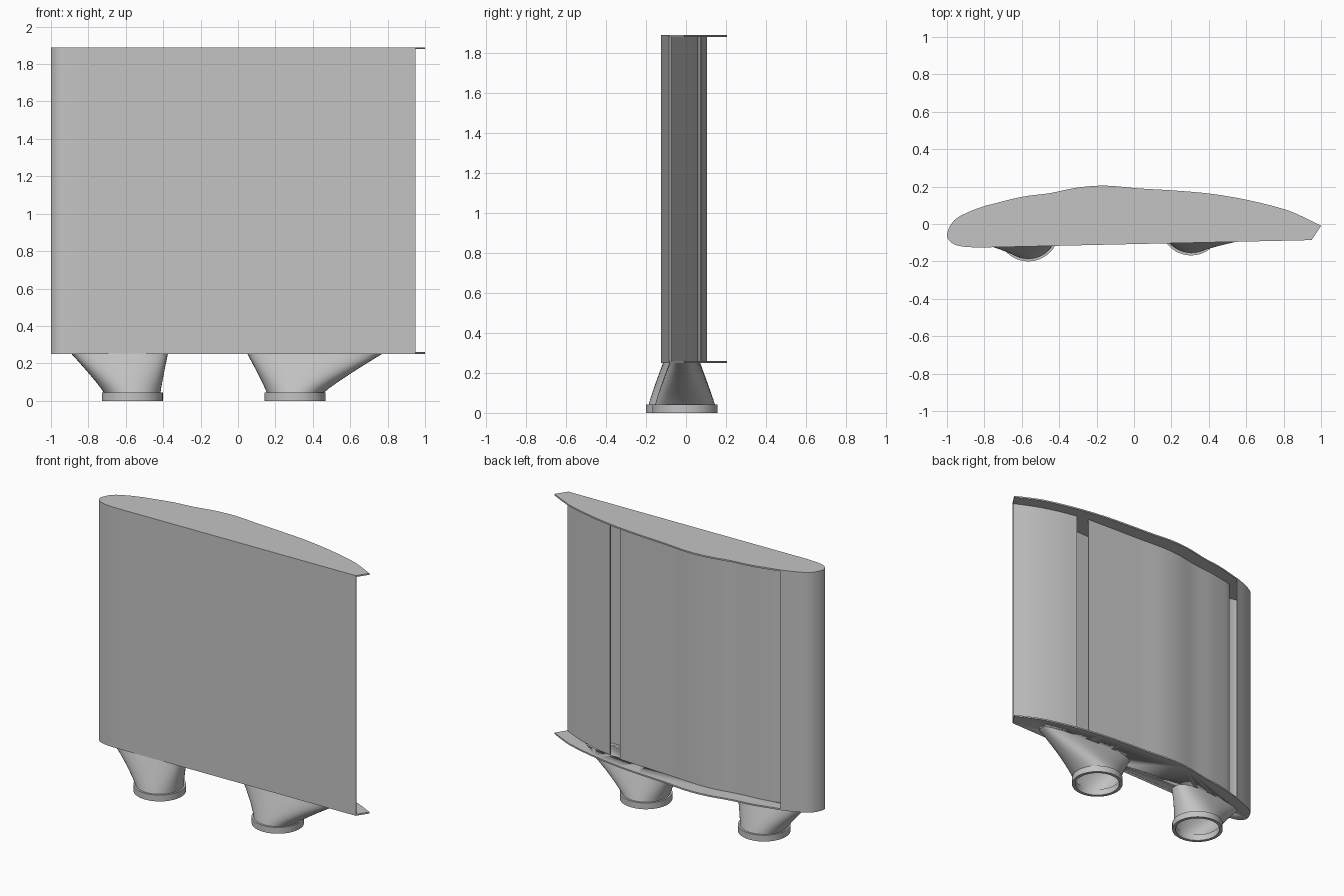
import bpy, bmesh, math
from mathutils import Vector

old = bpy.data.objects.get("Cube")
if old:
    bpy.data.objects.remove(old, do_unlink=True)

grey = bpy.data.materials.new("light grey metal")
grey.use_nodes = True
COLOUR = (0.55, 0.55, 0.55, 1)
grey.diffuse_color = COLOUR
grey.node_tree.nodes["Principled BSDF"].inputs["Base Color"].default_value = COLOUR

BOTTOM, TOP, PLATE = 0.25, 1.89, 0.01


def spline(points, steps=5):
    """Smooth curve through the points."""
    p = [Vector(q) for q in points]
    p = [2 * p[0] - p[1]] + p + [2 * p[-1] - p[-2]]
    out = []
    for a, b, c, d in zip(p, p[1:], p[2:], p[3:]):
        for i in range(steps):
            t = i / steps
            out.append(0.5 * (2 * b + (c - a) * t + (2 * a - 5 * b + 4 * c - d) * t**2
                              + (3 * b - a - 3 * c + d) * t**3))
    return out + [p[-2]]


def at(points, z):
    return [(p[0], p[1], z) for p in points]


def loft(name, rings, caps=False):
    """Join closed rings of points, optionally capping the ends."""
    bm = bmesh.new()
    rows = [[bm.verts.new(p) for p in ring] for ring in rings]
    n = len(rows[0])
    for low, high in zip(rows, rows[1:]):
        for i in range(n):
            j = (i + 1) % n
            bm.faces.new((low[i], low[j], high[j], high[i]))
    if caps:
        bm.faces.new(rows[0])
        bm.faces.new(rows[-1])
    bmesh.ops.recalc_face_normals(bm, faces=bm.faces)
    mesh = bpy.data.meshes.new(name)
    bm.to_mesh(mesh)
    bm.free()
    mesh.materials.append(grey)
    obj = bpy.data.objects.new(name, mesh)
    bpy.context.collection.objects.link(obj)
    bpy.ops.object.select_all(action="DESELECT")
    obj.select_set(True)
    bpy.context.view_layer.objects.active = obj
    bpy.ops.object.shade_smooth_by_angle(angle=math.radians(30))
    return obj


def offset(points, distance):
    """Shift a curve to its left."""
    out = []
    for i, p in enumerate(points):
        t = (points[min(i + 1, len(points) - 1)] - points[max(i - 1, 0)]).normalized()
        out.append(p + distance * Vector((-t.y, t.x)))
    return out


def sheet(name, points, low, high):
    """Thin upright wall with sharp rims."""
    ring = offset(points, -0.001) + offset(points, 0.005)[::-1]
    loft(name, [at(ring, low), at(ring, high)], caps=True)


# Section curves
back_edge = spline([(1, -.01), (.9, .04), (.8, .08), (.6, .13), (.4, .163), (.2, .18),
                    (.03, .19), (-.15, .205), (-.3, .195), (-.45, .165), (-.6, .145),
                    (-.785, .1)])
nose = spline([(-.785, .1), (-.88, .065), (-.96, .02), (-.998, -.05), (-.985, -.09),
               (-.94, -.115), (-.85, -.124), (-.7, -.122)])
front_corner = Vector((.95, -.085))
outline = back_edge[:-1] + nose + [front_corner]

# End plates
loft("top_plate", [at(outline, TOP - PLATE), at(outline, TOP)], caps=True)
bottom_plate = loft("bottom_plate", [at(outline, BOTTOM), at(outline, BOTTOM + PLATE)], caps=True)

# Front wall with rounded nose, covering the plate edges
sheet("front_wall_and_nose", nose + [front_corner], BOTTOM, TOP)

# Two recessed back panels between the plates
panels = {
    "narrow_back_panel": [(.945, -.076), (.8, -.012), (.65, .035), (.53, .06)],
    "wide_back_panel": [(.445, .075), (.2, .087), (.03, .094), (-.16, .105), (-.3, .097),
                        (-.45, .07), (-.6, .055), (-.74, .03), (-.79, .015)],
}
for name, points in panels.items():
    sheet(name, spline(points), BOTTOM + PLATE, TOP - PLATE)

SIDES = 48
ANGLES = [2 * math.pi * i / SIDES for i in range(SIDES)]


def circle(cx, cy, r):
    return [(cx + r * math.cos(t), cy + r * math.sin(t)) for t in ANGLES]


def opening(x0, x1, cy, half, lean):
    """Rounded slot, flatter in front, that follows the slope of the section."""
    pts = []
    for t in ANGLES:
        c, s = math.cos(t), math.sin(t)
        u = math.copysign(abs(c) ** 0.8, c)
        v = math.copysign(abs(s) ** (0.7 if s > 0 else 0.55), s)
        depth = half * (1 + lean * u * (s > 0))
        pts.append(((x0 + x1) / 2 + (x1 - x0) / 2 * u, cy + depth * v))
    return pts


def blend(a, b, k):
    return [(p[0] + (q[0] - p[0]) * k, p[1] + (q[1] - p[1]) * k) for p, q in zip(a, b)]


def duct(side, cx, cy, x0, x1, slot_y, half, lean):
    slot = opening(x0, x1, slot_y, half, lean)
    base = circle(cx, cy, 0.15)
    # Flared duct from the round inlet to the slot
    steps = [i / 8 for i in range(9)]
    loft(side + "_duct", [at(blend(base, slot, t ** 1.1), 0.04 + (BOTTOM - 0.04) * t)
                          for t in steps])
    # Round collar, open below
    outer, inner = circle(cx, cy, 0.163), circle(cx, cy, 0.142)
    loft(side + "_collar", [at(inner, 0.043), at(inner, 0), at(outer, 0), at(outer, 0.043),
                            at(inner, 0.043)])
    # Hole through the bottom plate
    centre = [((x0 + x1) / 2, slot_y)] * SIDES
    hole = blend(centre, slot, 0.96)
    cutter = loft(side + "_hole_cutter", [at(hole, BOTTOM - 0.05), at(hole, BOTTOM + 0.05)],
                  caps=True)
    cutter.hide_render = True
    cutter.hide_set(True)
    cut = bottom_plate.modifiers.new("hole", "BOOLEAN")
    cut.operation = "DIFFERENCE"
    cut.object = cutter


duct("right", -.565, -.037, -.89, -.375, -.04, .075, .25)
duct("left", .305, -.005, .05, .77, -.008, .075, -.25)
